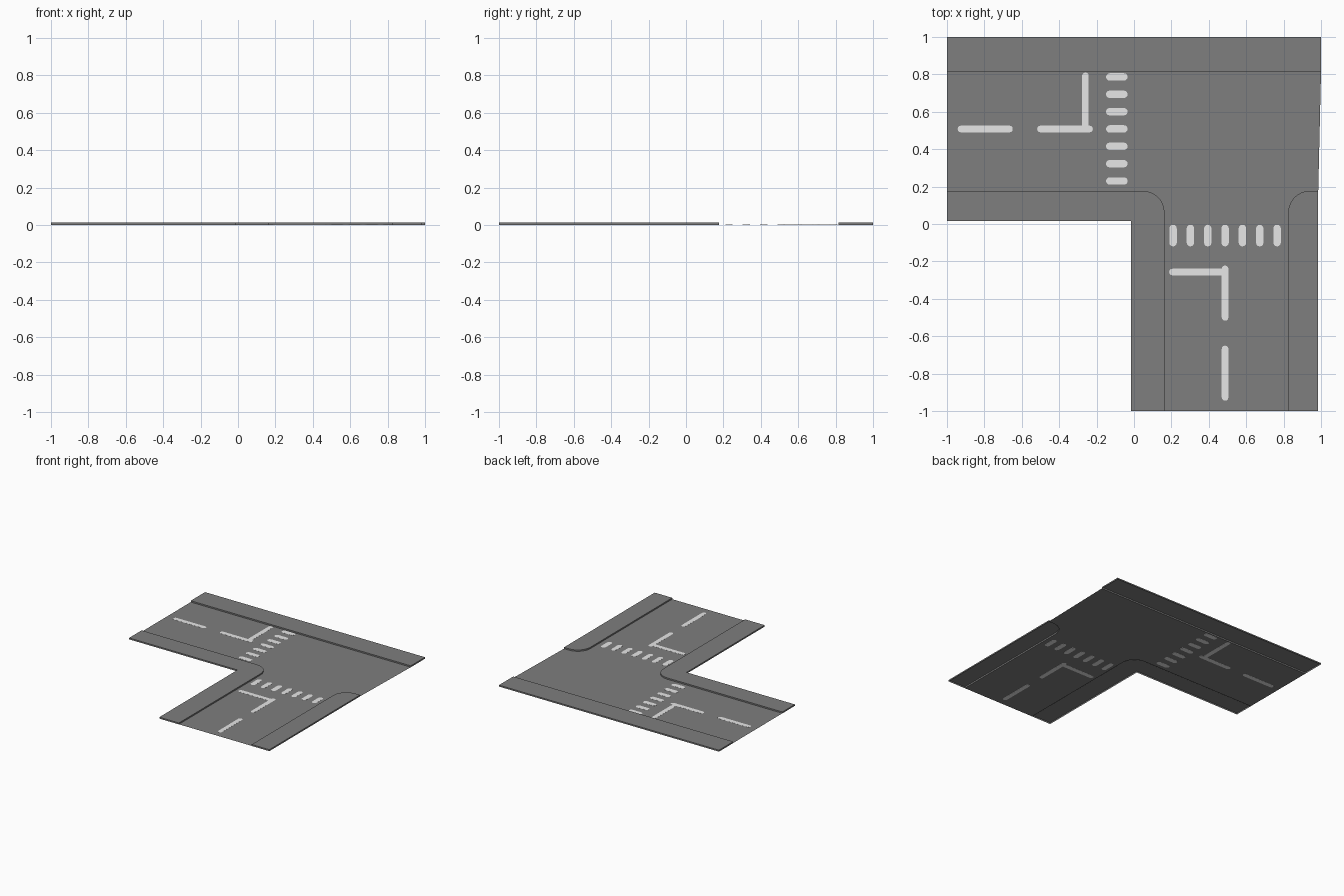
import bpy, bmesh, math

if "Cube" in bpy.data.objects:
    bpy.data.objects.remove(bpy.data.objects["Cube"])

H = 0.012        # kerb height
ROAD_Z = 0.0006  # road sheet level
R = 0.115        # kerb corner radius
X0, X1 = 0.163, 0.825    # kerbs of the front leg
Y0, Y1 = 0.177, 0.815    # kerbs of the cross road


def material(name, value):
    m = bpy.data.materials.new(name)
    m.diffuse_color = (value, value, value, 1)
    m.use_nodes = True
    m.node_tree.nodes["Principled BSDF"].inputs["Base Color"].default_value = m.diffuse_color
    return m


asphalt = material("asphalt grey", 0.21)
paint = material("road paint", 0.8)


def slab(name, outlines, z0, z1, mat, bottom):
    """Flat shapes with side walls; the bottom face is optional."""
    bm = bmesh.new()
    for pts in outlines:
        top = [bm.verts.new((x, y, z1)) for x, y in pts]
        bm.faces.new(top)
        if z0 is None:
            continue
        low = [bm.verts.new((x, y, z0)) for x, y in pts]
        n = len(pts)
        for i in range(n):
            j = (i + 1) % n
            bm.faces.new((low[i], low[j], top[j], top[i]))
        if bottom:
            bm.faces.new(low[::-1])
    me = bpy.data.meshes.new(name)
    bm.to_mesh(me)
    bm.free()
    me.materials.append(mat)
    ob = bpy.data.objects.new(name, me)
    bpy.context.collection.objects.link(ob)
    return ob


def arc(cx, cy, r, a0, a1, n=8):
    return [(cx + r * math.cos(math.radians(a0 + (a1 - a0) * i / n)),
             cy + r * math.sin(math.radians(a0 + (a1 - a0) * i / n))) for i in range(n + 1)]


def stripe(x0, x1, y0, y1):
    """Painted bar with rounded ends along its longer side."""
    if x1 - x0 > y1 - y0:
        r, c = (y1 - y0) / 2, (y0 + y1) / 2
        return arc(x1 - r, c, r, -90, 90, 6) + arc(x0 + r, c, r, 90, 270, 6)
    r, c = (x1 - x0) / 2, (x0 + x1) / 2
    return arc(c, y1 - r, r, 0, 180, 6) + arc(c, y0 + r, r, 180, 360, 6)


# kerb curves at the two street corners
inner_curve = arc(X0 - R, Y0 - R, R, 0, 90)
outer_curve = arc(X1 + R, Y0 - R, R, 90, 180)

# pavements, open underneath
slab("far_pavement", [[(-1, Y1), (1, Y1), (1, 1), (-1, 1)]], 0, H, asphalt, False)
slab("inner_pavement", [[(-0.015, -1), (X0, -1)] + inner_curve +
     [(-1, Y0), (-1, 0.015), (-0.015, 0.015)]], 0, H, asphalt, False)
slab("right_pavement", [[(X1, -1), (0.985, -1), (0.985, Y0)] + outer_curve], 0, H, asphalt, False)

# road sheet between the kerbs
slab("road", [[(X0, -1), (X1, -1)] + outer_curve[::-1] +
     [(0.985, Y0), (1, Y1), (-1, Y1), (-1, Y0)] + inner_curve[::-1]], None, ROAD_Z, asphalt, False)

# zebra crossings, seven bars each
w = 0.02
steps = [0.0927 * i for i in range(-3, 4)]
slab("left_crossing", [stripe(-0.15, -0.034, 0.508 + s - w, 0.508 + s + w) for s in steps],
     0, 2 * ROAD_Z, paint, True)
slab("front_crossing", [stripe(0.487 + s - w, 0.487 + s + w, -0.12, -0.004) for s in steps],
     0, 2 * ROAD_Z, paint, True)

# centre dashes and stop lines
w = 0.018
slab("left_centre_dashes", [stripe(a, b, 0.508 - w, 0.508 + w)
     for a, b in ((-0.943, -0.648), (-0.518, -0.22))], 0, 2 * ROAD_Z, paint, True)
slab("left_stop_line", [stripe(-0.26 - w, -0.26 + w, 0.495, 0.81)],
     0.0001, 2 * ROAD_Z + 0.0001, paint, True)
slab("front_centre_dashes", [stripe(0.487 - w, 0.487 + w, a, b)
     for a, b in ((-0.945, -0.65), (-0.517, -0.222))], 0, 2 * ROAD_Z, paint, True)
slab("front_stop_line", [stripe(0.188, 0.5, -0.257 - w, -0.257 + w)],
     0.0001, 2 * ROAD_Z + 0.0001, paint, True)
